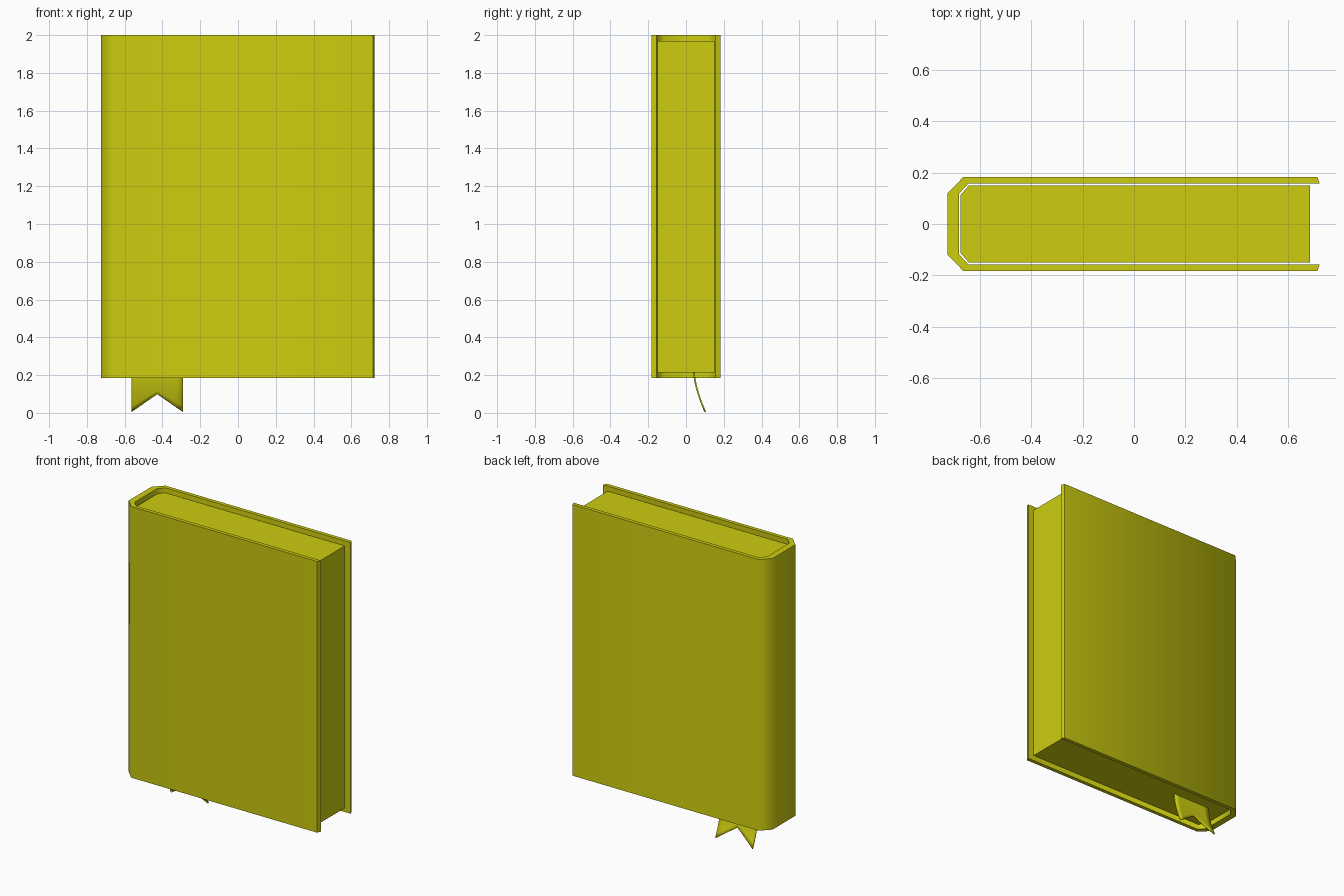
import bpy, bmesh, math

if "Cube" in bpy.data.objects:
    bpy.data.objects.remove(bpy.data.objects["Cube"])

yellow = bpy.data.materials.new("mustard yellow")
yellow.diffuse_color = (0.61, 0.61, 0.005, 1)
yellow.use_nodes = True
yellow.node_tree.nodes["Principled BSDF"].inputs["Base Color"].default_value = yellow.diffuse_color


def finish(bm, name, angle):
    bmesh.ops.recalc_face_normals(bm, faces=bm.faces)
    mesh = bpy.data.meshes.new(name)
    bm.to_mesh(mesh)
    bm.free()
    mesh.materials.append(yellow)
    ob = bpy.data.objects.new(name, mesh)
    bpy.context.collection.objects.link(ob)
    bpy.ops.object.select_all(action='DESELECT')
    ob.select_set(True)
    bpy.context.view_layer.objects.active = ob
    bpy.ops.object.shade_smooth_by_angle(angle=math.radians(angle))
    return ob


def prism(name, half, z0, z1, angle):
    """Mirror half an outline across y = 0 and extrude it upwards."""
    outline = half + [(x, -y) for x, y in reversed(half)]
    bm = bmesh.new()
    face = bm.faces.new([bm.verts.new((x, y, z0)) for x, y in outline])
    up = bmesh.ops.extrude_face_region(bm, geom=[face])["geom"]
    for v in up:
        if isinstance(v, bmesh.types.BMVert):
            v.co.z = z1
    return finish(bm, name, angle)


# Wrapped cover: U-shaped profile with a chamfered spine
prism("cover", [(-0.725, 0.12), (-0.665, 0.182), (0.714, 0.182), (0.723, 0.157),
                (-0.645, 0.157), (-0.682, 0.117)], 0.185, 2.0, 50)

# Page block, slightly recessed at top, bottom and fore-edge
prism("pages", [(-0.675, 0.113), (-0.643, 0.15), (0.685, 0.15)], 0.215, 1.97, 30)

# Ribbon bookmark: swallow-tailed sheet curling backwards
bm = bmesh.new()
cols, rows, top = 8, 8, 0.25
grid = []
for i in range(cols + 1):
    u = i / cols
    end = 0.005 + 0.095 * (1 - abs(2 * u - 1))
    line = []
    for j in range(rows + 1):
        z = top + (end - top) * j / rows
        drop = max(0, (0.22 - z) / 0.22)
        line.append(bm.verts.new((-0.565 + 0.275 * u, 0.042 + 0.062 * drop ** 1.6, z)))
    grid.append(line)
for i in range(cols):
    for j in range(rows):
        bm.faces.new((grid[i][j], grid[i + 1][j], grid[i + 1][j + 1], grid[i][j + 1]))
ribbon = finish(bm, "ribbon_bookmark", 40)
solid = ribbon.modifiers.new("thickness", 'SOLIDIFY')
solid.thickness = 0.008
solid.offset = 0
